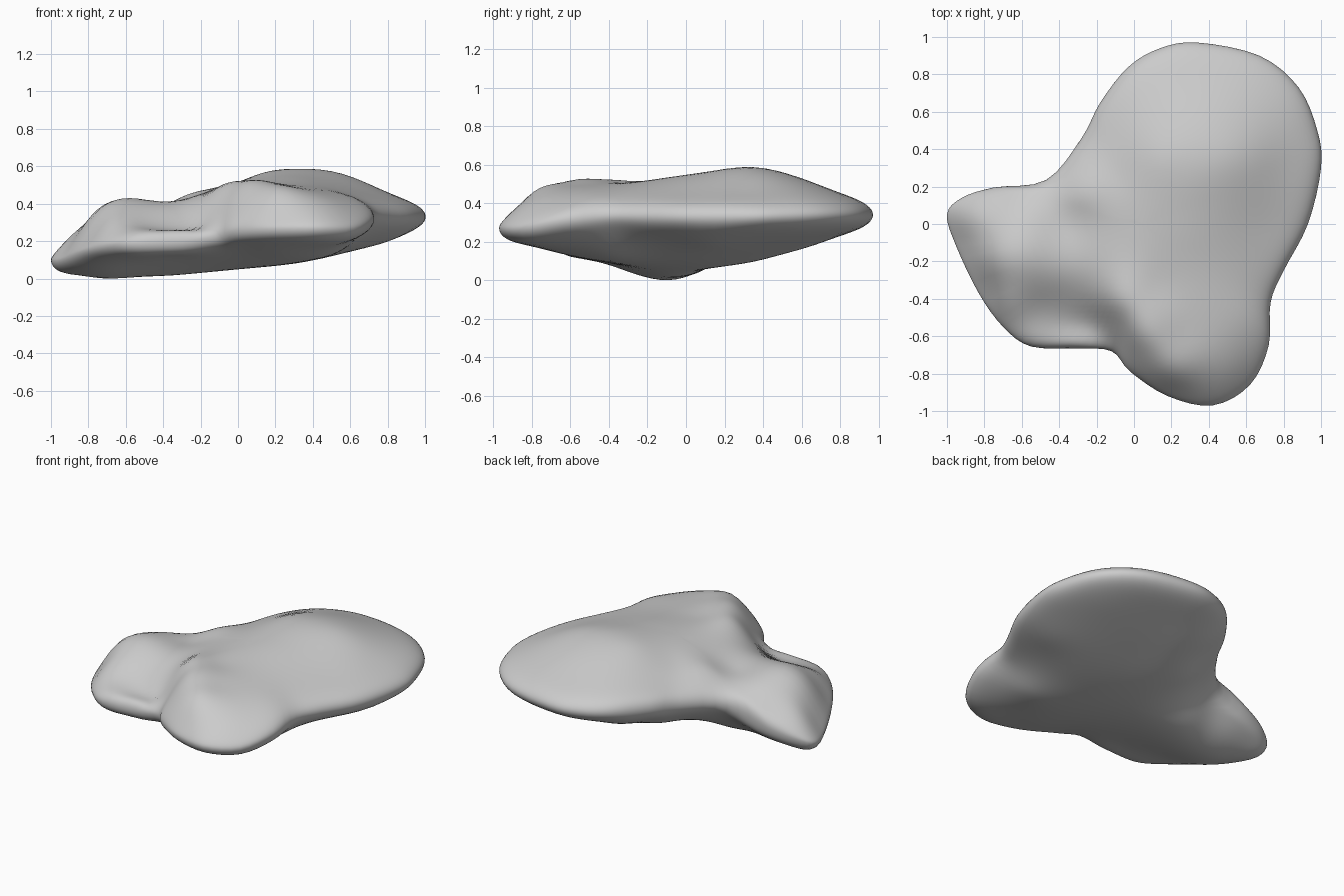
import bpy, bmesh, math
from mathutils import Vector

if "Cube" in bpy.data.objects:
    bpy.data.objects.remove(bpy.data.objects["Cube"])

# Rim of the stone: x, y, height of the widest edge
RIM = [(.34, .97, .34), (.67, .90, .34), (.88, .73, .34), (.98, .50, .335), (1.0, .30, .33),
       (.93, 0, .33), (.80, -.25, .335), (.73, -.42, .335), (.72, -.65, .31), (.62, -.86, .27),
       (.42, -.97, .27), (.18, -.92, .27), (-.02, -.79, .26), (-.12, -.68, .23),
       (-.30, -.665, .20), (-.55, -.655, .19), (-.70, -.55, .18), (-.83, -.37, .15),
       (-.95, -.12, .10), (-1.0, .05, .10), (-.92, .14, .14), (-.75, .195, .19),
       (-.47, .235, .28), (-.28, .46, .31), (-.18, .65, .33), (-.03, .84, .34), (.14, .94, .34)]
EDGE = .07  # half thickness of the blunt edge

# Height samples over the upper and lower faces: x, y, z
TOP = [(.35, .32, .588), (.15, .35, .57), (.48, .35, .578), (.62, .35, .54), (.35, .1, .56),
       (.35, .6, .53), (.35, .8, .455), (.68, .6, .48), (.8, .3, .46), (.03, .6, .48),
       (-.1, .25, .48), (.3, -.05, .54), (.7, 0, .46),
       (.12, -.35, .51), (.25, -.6, .50), (.6, -.5, .44), (.2, -.8, .45), (.52, -.8, .39),
       (.03, -.6, .49), (-.1, -.42, .48), (-.23, -.55, .27), (-.4, -.57, .26), (-.5, -.45, .30),
       (-.7, -.42, .30), (-.6, -.18, .43), (-.78, -.2, .34), (-.4, -.28, .39), (-.35, 0, .40),
       (-.6, .08, .37), (-.9, .03, .23), (-.12, -.1, .48), (-.27, .17, .45), (-.22, -.35, .41)]
BOTTOM = [(-.7, -.1, 0), (-.9, 0, .02), (-.75, -.3, .05), (-.55, -.4, .08), (-.35, -.55, .12),
          (-.65, .1, .07), (-.4, .1, .07), (-.2, 0, .035), (.1, 0, .06), (0, -.4, .09),
          (.2, -.65, .14), (.4, -.85, .185), (.55, -.4, .15), (.5, 0, .12), (.8, .1, .2),
          (.3, .4, .13), (.3, .7, .2), (.75, .6, .23), (-.1, .4, .13), (0, .7, .21)]
CENTRE = Vector((.05, 0, 0))
RINGS, STEPS = 26, 4


def kernel(ax, ay, bx, by):
    return math.sqrt((ax - bx) ** 2 + (ay - by) ** 2 + .01)


def height_field(samples):
    """Smooth surface through scattered height samples."""
    n = len(samples)
    mean = sum(s[2] for s in samples) / n
    m = [[kernel(a[0], a[1], b[0], b[1]) for b in samples] + [a[2] - mean] for a in samples]
    for i in range(n):
        p = max(range(i, n), key=lambda r: abs(m[r][i]))
        m[i], m[p] = m[p], m[i]
        for r in range(n):
            if r != i:
                k = m[r][i] / m[i][i]
                m[r] = [u - k * v for u, v in zip(m[r], m[i])]
    w = [m[i][n] / m[i][i] for i in range(n)]
    return lambda x, y: mean + sum(wi * kernel(x, y, s[0], s[1]) for wi, s in zip(w, samples))


def smooth_loop(points):
    """Closed curve through the rim points."""
    pts, out = [Vector(p) for p in points], []
    n = len(pts)
    for i in range(n):
        a, b, c, d = (pts[(i + k) % n] for k in (-1, 0, 1, 2))
        for s in range(STEPS):
            t = s / STEPS
            out.append(.5 * (2 * b + (c - a) * t + (2 * a - 5 * b + 4 * c - d) * t * t
                             + (3 * b - a - 3 * c + d) * t ** 3))
    return out


bm = bmesh.new()
rim = smooth_loop(RIM)
rim_verts = [bm.verts.new(p) for p in rim]
count = len(rim)

# Upper and lower faces, each rounding over into the shared rim
for samples, side in ((TOP, EDGE), (BOTTOM, -EDGE)):
    edge = [(CENTRE.x + (x - CENTRE.x) * .97, y * .97, z + side) for x, y, z in RIM]
    field = height_field(samples + edge)
    inner = [bm.verts.new((CENTRE.x, CENTRE.y, field(CENTRE.x, CENTRE.y)))] * count
    for r in range(1, RINGS + 1):
        t = math.sin(math.pi / 2 * r / RINGS)
        blend = math.sqrt(max(0, 1 - t ** 22))
        if r == RINGS:
            outer = rim_verts
        else:
            outer = []
            for p in rim:
                x = CENTRE.x + (p.x - CENTRE.x) * t
                y = CENTRE.y + (p.y - CENTRE.y) * t
                outer.append(bm.verts.new((x, y, p.z + (field(x, y) - p.z) * blend)))
        for i in range(count):
            j = (i + 1) % count
            if r == 1:
                bm.faces.new((inner[0], outer[i], outer[j]))
            else:
                bm.faces.new((inner[i], outer[i], outer[j], inner[j]))
        inner = outer

# Soften slightly and rest the stone on the ground
bmesh.ops.smooth_vert(bm, verts=bm.verts, factor=.2, use_axis_z=True)
low = min(v.co.z for v in bm.verts)
bmesh.ops.translate(bm, verts=bm.verts, vec=(0, 0, -low))
bmesh.ops.recalc_face_normals(bm, faces=bm.faces)
for f in bm.faces:
    f.smooth = True

mesh = bpy.data.meshes.new("stone")
bm.to_mesh(mesh)
bm.free()
grey = bpy.data.materials.new("light grey")
grey.diffuse_color = (.6, .6, .6, 1)
grey.use_nodes = True
grey.node_tree.nodes["Principled BSDF"].inputs["Base Color"].default_value = grey.diffuse_color
mesh.materials.append(grey)
stone = bpy.data.objects.new("stone", mesh)
bpy.context.collection.objects.link(stone)
